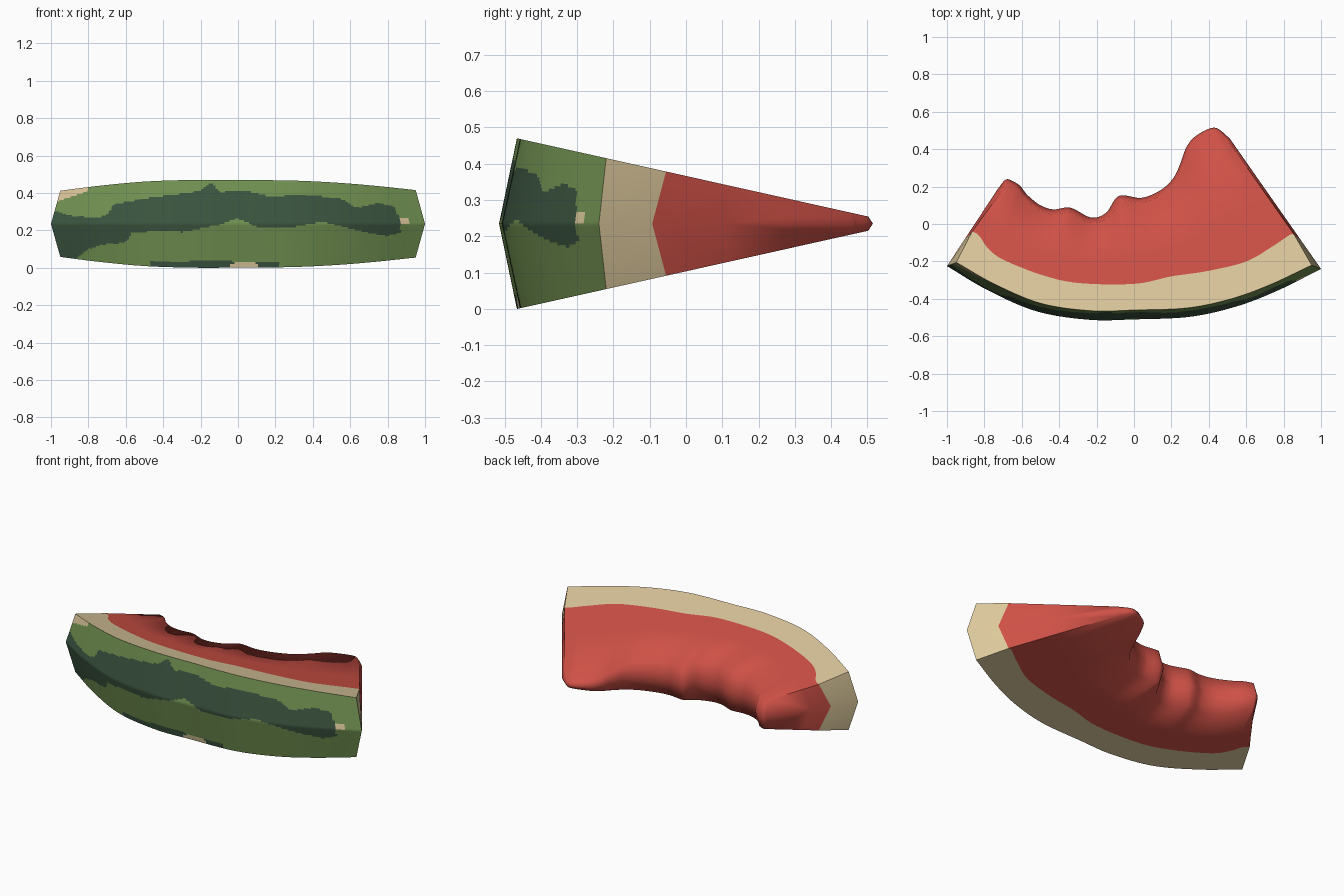
import bpy, bmesh
from mathutils import Vector

if "Cube" in bpy.data.objects:
    bpy.data.objects.remove(bpy.data.objects["Cube"])

N = 160          # columns from the left end to the right end
MID = 0.235      # height of the middle plane

# Plan-view curves, left to right
RIND = [(-1, -.225), (-.78, -.355), (-.52, -.467), (-.24, -.512), (0, -.51),
        (.3, -.496), (.55, -.44), (.77, -.355), (1, -.24)]
PITH = [(-.865, -.04), (-.83, -.06), (-.78, -.13), (-.7, -.19), (-.5, -.27), (-.3, -.315), (0, -.32),
        (.2, -.28), (.4, -.25), (.6, -.2), (.74, -.12), (.83, -.06), (.855, -.055)]
BITE = [(-.73, .185), (-.69, .235), (-.66, .235), (-.61, .205), (-.57, .155), (-.5, .1), (-.43, .078),
        (-.34, .087), (-.23, .035), (-.15, .06), (-.08, .15), (.04, .14), (.14, .18), (.21, .245),
        (.25, .33), (.28, .41), (.33, .47), (.43, .515), (.51, .46)]

# Stripe edges on the rind as x, z
STRIPE_TOP = [(-1, .31), (-.9, .28), (-.8, .27), (-.71, .275), (-.66, .34), (-.55, .36), (-.4, .385),
              (-.2, .41), (-.14, .455), (-.1, .405), (.05, .41), (.15, .385), (.4, .385), (.55, .37),
              (.63, .32), (.75, .345), (.83, .33), (.87, .25)]
STRIPE_LOW = [(-1, .0), (-.87, .05), (-.8, .1), (-.73, .125), (-.6, .135), (-.57, .185), (-.4, .2),
              (-.3, .19), (-.1, .23), (0, .265), (.1, .22), (.3, .22), (.45, .245), (.6, .21),
              (.7, .185), (.8, .17), (.87, .19)]


def material(name, rgb):
    m = bpy.data.materials.new(name)
    m.diffuse_color = (*rgb, 1)
    m.use_nodes = True
    m.node_tree.nodes["Principled BSDF"].inputs["Base Color"].default_value = m.diffuse_color
    return m


LIGHT = material("light_green", (.17, .29, .085))
DARK = material("dark_green", (.045, .092, .052))
TAN = material("pale_pith", (.72, .58, .33))
RED = material("red_flesh", (.62, .082, .062))


def resample(pts, n):
    """Smooth curve through pts, evenly spaced in n + 1 points."""
    p = [Vector(q) for q in pts]
    p = [2 * p[0] - p[1]] + p + [2 * p[-1] - p[-2]]
    dense = []
    for i in range(1, len(p) - 2):
        a, b, c, d = p[i - 1:i + 3]
        for k in range(24):
            t = k / 24
            dense.append(.5 * (2 * b + (c - a) * t + (2 * a - 5 * b + 4 * c - d) * t * t
                               + (3 * b - a - 3 * c + d) * t ** 3))
    dense.append(p[-2])
    acc = [0]
    for a, b in zip(dense, dense[1:]):
        acc.append(acc[-1] + (b - a).length)
    out, j = [], 0
    for i in range(n + 1):
        s = acc[-1] * i / n
        while j < len(dense) - 2 and acc[j + 1] < s:
            j += 1
        out.append(dense[j].lerp(dense[j + 1], min(1, (s - acc[j]) / (acc[j + 1] - acc[j]))))
    return out


def interp(pts, x):
    for (x0, z0), (x1, z1) in zip(pts, pts[1:]):
        if x <= x1:
            return z0 + (z1 - z0) * (x - x0) / (x1 - x0)
    return pts[-1][1]


def half(y):
    """Half thickness of the wedge at depth y."""
    return max(.015, MID - (y + .465) * .2228)


def at(p, side):
    return Vector((p.x, p.y, MID + side * half(p.y)))


def finish(bm, name, mats):
    bmesh.ops.remove_doubles(bm, verts=bm.verts, dist=1e-6)
    bmesh.ops.recalc_face_normals(bm, faces=bm.faces)
    c = Vector((0, -.15, MID))
    if sum(f.normal.dot(f.calc_center_median() - c) * f.calc_area() for f in bm.faces) < 0:
        bmesh.ops.reverse_faces(bm, faces=bm.faces)
    for f in bm.faces:
        f.smooth = True
    me = bpy.data.meshes.new(name)
    bm.to_mesh(me)
    bm.free()
    for m in mats:
        me.materials.append(m)
    bpy.context.collection.objects.link(bpy.data.objects.new(name, me))


crest = resample(RIND, N)
rim = [Vector((p.x * .95, p.y + .02 + .03 * (1 - p.x ** 2))) for p in crest]
pith = resample(PITH, N)
bite = resample(BITE, N)
# Bite edge drawn in on the cut faces, so the bitten wall bulges at mid height
edge = []
for i, p in enumerate(bite):
    a = bite[i - 3] if i >= 3 else Vector(PITH[0])
    b = bite[i + 3] if i <= N - 3 else Vector(PITH[-1])
    t = ((p - a).normalized() + (b - p).normalized()).normalized()
    edge.append(p + Vector((t.y, -t.x)) * (.01 + .15 * half(p.y)))

# Rind: ridged outer skin, striped by position
bm = bmesh.new()
R = 24
cols = []
for c, r in zip(crest, rim):
    m = Vector((c.x, c.y, MID))
    cols.append([bm.verts.new(m.lerp(at(r, 1 if k > 0 else -1), abs(k) / R)) for k in range(-R, R + 1)])


def rind_colour(x, z):
    if (x < -.8 and z > .36 + (x + .95) * .33) or (-.04 < x < .11 and z < .033 - abs(x - .04) * .12):
        return 2
    if .87 < x < .915 and .235 < z < .27:
        return 2
    if x < .87 and interp(STRIPE_LOW, x) < z < interp(STRIPE_TOP, x):
        return 1
    return 1 if -.47 < x < .22 and z < .035 else 0


for a, b in zip(cols, cols[1:]):
    for k in range(2 * R):
        f = bm.faces.new((a[k], b[k], b[k + 1], a[k + 1]))
        q = f.calc_center_median()
        f.material_index = rind_colour(q.x, q.z)
finish(bm, "rind", [LIGHT, DARK, TAN])

# Flesh: both cut faces, the bitten wall and the two ends
bm = bmesh.new()
cols = []
for r, p, e, b in zip(rim, pith, edge, bite):
    face = [r, p, p.lerp(e, .35), e]
    loop = [at(q, 1) for q in face] + [Vector((b.x, b.y, MID))] + [at(q, -1) for q in reversed(face)]
    cols.append([bm.verts.new(q) for q in loop])
for a, b in zip(cols, cols[1:]):
    for k in range(8):
        f = bm.faces.new((a[k], b[k], b[k + 1], a[k + 1]))
        f.material_index = 0 if k in (0, 7) else 1
for i, cut in ((0, .33), (N, .21)):
    col = cols[i]
    mid = [bm.verts.new((*crest[i].lerp(bite[i], t), MID)) for t in (0, cut, cut + (1 - cut) * .35)] + [col[4]]
    for side in (col[:4], col[:4:-1]):
        for k in range(3):
            vs = [mid[k], mid[k + 1], side[k + 1], side[k]]
            f = bm.faces.new(vs)
            f.material_index = 0 if k == 0 else 1
            # crisp edge between the cut face and the end
            bm.edges.get((side[k], side[k + 1])).smooth = False
finish(bm, "flesh", [TAN, RED])
